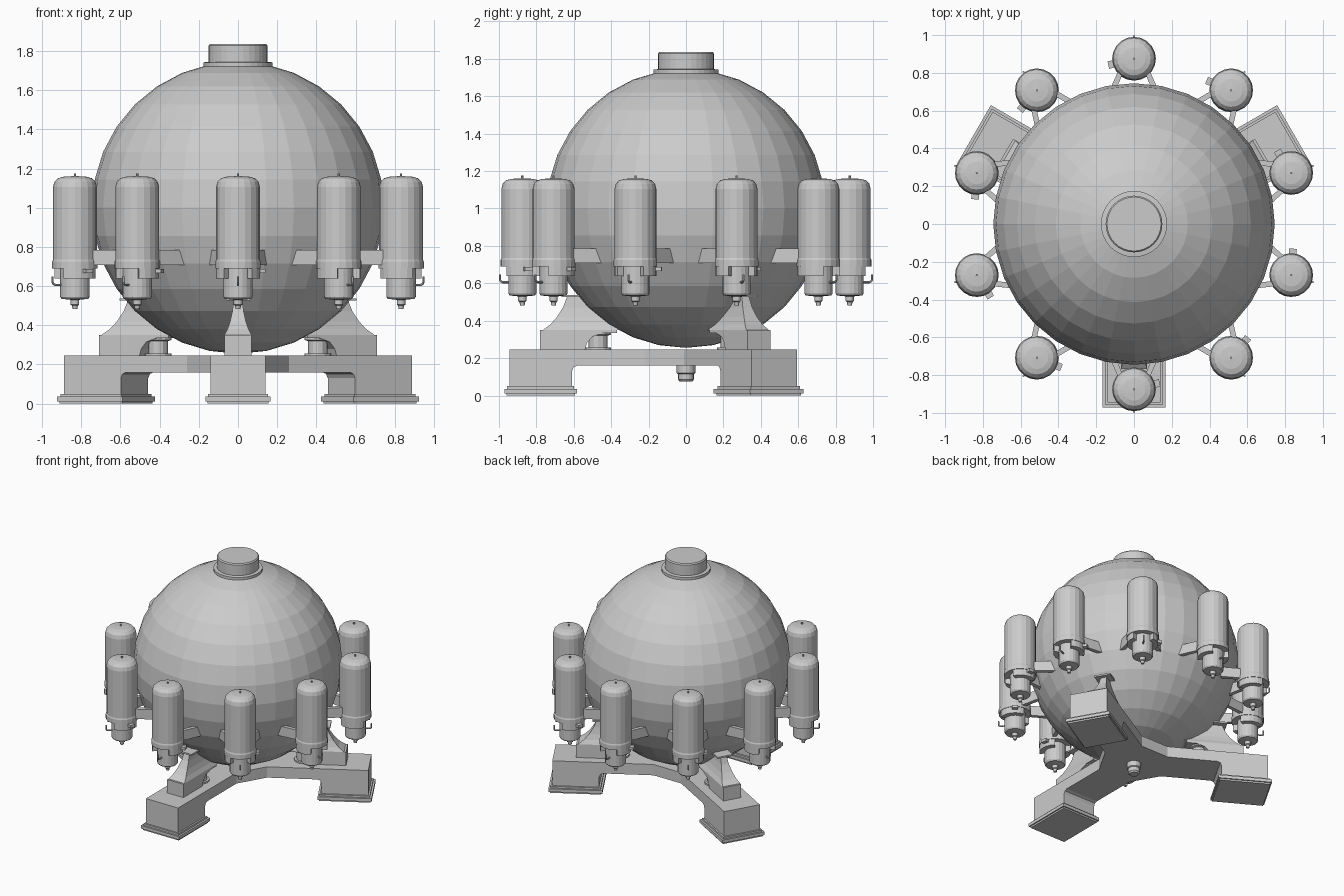
import bpy, bmesh, math
from mathutils import Matrix

if "Cube" in bpy.data.objects:
    bpy.data.objects.remove(bpy.data.objects["Cube"])

GREY = bpy.data.materials.new("plain_grey")
GREY.diffuse_color = (0.6, 0.6, 0.6, 1)
GREY.use_nodes = True
GREY.node_tree.nodes["Principled BSDF"].inputs["Base Color"].default_value = GREY.diffuse_color
C, R = 1.0, 0.745            # main sphere centre height and radius


def finish(name, bm, angles=(0,)):
    """Turn a bmesh into one flat-shaded object per angle around the z axis."""
    bmesh.ops.remove_doubles(bm, verts=bm.verts, dist=1e-5)
    bmesh.ops.recalc_face_normals(bm, faces=bm.faces)
    me = bpy.data.meshes.new(name)
    bm.to_mesh(me)
    bm.free()
    me.materials.append(GREY)
    for a in angles:
        ob = bpy.data.objects.new(name, me)
        ob.rotation_euler.z = math.radians(a)
        bpy.context.collection.objects.link(ob)


def lathe(bm, profile, cx=0, seg=24, start=0, sweep=360):
    """Revolve (radius, z) points about a vertical axis at x = cx."""
    n = seg if sweep == 360 else seg + 1
    rings = [[bm.verts.new((cx + r * math.cos(t), r * math.sin(t), z)) for r, z in profile]
             for t in (math.radians(start + sweep * i / seg) for i in range(n))]
    for i in range(seg):
        a, b = rings[i], rings[(i + 1) % n]
        for j in range(len(profile) - 1):
            q = [a[j], b[j], b[j + 1], a[j + 1]]
            if profile[j][0] < 1e-6:
                q = [a[j], b[j + 1], a[j + 1]]
            elif profile[j + 1][0] < 1e-6:
                q = [a[j], b[j], a[j + 1]]
            bm.faces.new(q)
    if sweep != 360:
        bm.faces.new(rings[0][:-1])
        bm.faces.new(rings[-1][:-1])


def loft(bm, sections):
    """Skin a list of closed point loops and cap both ends."""
    loops = [[bm.verts.new(p) for p in s] for s in sections]
    n = len(loops[0])
    for a, b in zip(loops, loops[1:]):
        for i in range(n):
            bm.faces.new((a[i], a[(i + 1) % n], b[(i + 1) % n], b[i]))
    bm.faces.new(loops[0])
    bm.faces.new(loops[-1])


def side_prism(bm, pts, w):
    loft(bm, [[(x, y, z) for x, z in pts] for y in (-w, w)])


def plan_prism(bm, pts, z0, z1):
    loft(bm, [[(x, y, z) for x, y in pts] for z in (z0, z1)])


def rect(x0, x1, w):
    return [(x0, -w), (x1, -w), (x1, w), (x0, w)]


LEGS = (-90, 30, 150)
TANKS = [-90 + 36 * i for i in range(10)]

# Main spherical vessel
bm = bmesh.new()
bmesh.ops.create_uvsphere(bm, u_segments=32, v_segments=16, radius=R,
                          matrix=Matrix.Translation((0, 0, C)))
finish("sphere_vessel", bm)

# Hatch on top
bm = bmesh.new()
lathe(bm, [(0, 1.72), (0.175, 1.72), (0.175, 1.742), (0.15, 1.745), (0.15, 1.828),
           (0.143, 1.836), (0, 1.836)], seg=32)
finish("top_hatch", bm)

# Three-armed base with chamfered inner corners
bm = bmesh.new()
plan = []
for a in LEGS:
    m = Matrix.Rotation(math.radians(a), 2)
    for x, y in ((0.219, -0.14), (0.61, -0.14), (0.61, 0.14), (0.219, 0.14)):
        plan.append((m[0][0] * x + m[0][1] * y, m[1][0] * x + m[1][1] * y))
plan_prism(bm, plan, 0.16, 0.245)
finish("base_arms", bm)

# Feet at the arm ends
bm = bmesh.new()
side_prism(bm, [(0.945, 0.045), (0.945, 0.245), (0.61, 0.245), (0.61, 0.16), (0.58, 0.16),
                (0.6, 0.152), (0.61, 0.13), (0.61, 0.045)], 0.14)
finish("foot", bm, LEGS)
bm = bmesh.new()
for z0, z1, e in ((0, 0.012, 0.016), (0.012, 0.036, 0.026), (0.036, 0.05, 0.012)):
    plan_prism(bm, rect(0.61 - e, 0.945 + e, 0.14 + e), z0, z1)
finish("foot_plinth", bm, LEGS)

# Drain fitting under the hub
bm = bmesh.new()
lathe(bm, [(0, 0.165), (0.05, 0.165), (0.05, 0.12), (0.042, 0.115), (0.042, 0.085),
           (0.032, 0.074), (0, 0.074)], seg=16)
finish("drain_fitting", bm)

# Arched pylon blocks, flared saddles and their caps
bm = bmesh.new()
side_prism(bm, [(0.78, 0.245), (0.78, 0.35), (0.37, 0.35), (0.37, 0.335), (0.44, 0.335),
                (0.5, 0.315), (0.53, 0.28), (0.54, 0.245)], 0.07)
finish("pylon_block", bm, LEGS)
bm = bmesh.new()
saddle = []
for z, x, w in ((0.35, 0.765, 0.07), (0.38, 0.725, 0.054), (0.42, 0.69, 0.04),
                (0.47, 0.658, 0.029), (0.53, 0.635, 0.022)):
    inner = math.sqrt(R * R - (C - z) ** 2) - 0.02
    saddle.append([(x, y, z) if i in (1, 2) else (inner, y, z)
                   for i, y in enumerate((-w, -w, w, w))])
loft(bm, saddle)
finish("pylon_saddle", bm, LEGS)
bm = bmesh.new()
plan_prism(bm, rect(0.56, 0.665, 0.06), 0.526, 0.538)
finish("pylon_cap", bm, LEGS)

# Short post under each saddle
bm = bmesh.new()
lathe(bm, [(0, 0.245), (0.068, 0.245), (0.068, 0.257), (0.05, 0.257), (0.05, 0.32),
           (0.068, 0.325), (0.068, 0.338), (0, 0.338)], cx=0.47, seg=12)
finish("support_post", bm, LEGS)

# Ring of upright tanks, each with dome, collar, nozzle and stub
T = 0.875
bm = bmesh.new()
lathe(bm, [(0, 0.69), (0.116, 0.69), (0.116, 0.725), (0.112, 0.735), (0.112, 1.105),
           (0.105, 1.132), (0.088, 1.15), (0.06, 1.158), (0, 1.162)], cx=T, seg=20)
finish("tank_body", bm, TANKS)
bm = bmesh.new()
lathe(bm, [(0, 1.155), (0.006, 1.155), (0.006, 1.175), (0, 1.175)], cx=T, seg=8)
finish("tank_tip", bm, TANKS)
bm = bmesh.new()
lathe(bm, [(0, 0.695), (0.075, 0.695), (0.075, 0.545), (0.068, 0.535), (0.022, 0.53),
           (0.022, 0.505), (0.015, 0.5), (0.012, 0.482), (0, 0.482)], cx=T, seg=20)
finish("tank_nozzle", bm, TANKS)

# Partial collars below each tank
bm = bmesh.new()
for start in (40, 220):
    lathe(bm, [(0.07, 0.64), (0.112, 0.64), (0.112, 0.692), (0.07, 0.692), (0.07, 0.64)],
          cx=T, seg=6, start=start, sweep=100)
finish("tank_collar", bm, TANKS)

# Small side connector, set at an angle on each tank
bm = bmesh.new()
bmesh.ops.create_cube(bm, size=1, matrix=Matrix.Translation((T, 0, 0.677))
                      @ Matrix.Rotation(math.radians(104), 4, 'Z')
                      @ Matrix.Translation((0.115, 0, 0))
                      @ Matrix.Diagonal((0.05, 0.04, 0.022, 1)))
finish("side_connector", bm, TANKS)

# Thin bent pipe outside each nozzle
bm = bmesh.new()
path = [(0.06, 0.606), (0.105, 0.606), (0.116, 0.611), (0.12, 0.622), (0.12, 0.648)]
loft(bm, [[(T + x + 0.006 * math.cos(t) * nx, 0.006 * math.sin(t), z + 0.006 * math.cos(t) * nz)
           for t in (math.tau * k / 6 for k in range(6))]
          for (x, z), (nx, nz) in zip(path, ((0, 1), (-0.2, 0.98), (-0.7, 0.7), (-0.98, 0.2), (-1, 0)))])
finish("bent_pipe", bm, TANKS)

# Splayed arms that tie each tank to the sphere
bm = bmesh.new()
for s in (-1, 1):
    loft(bm, [[(0.83, s * 0.045, z), (0.83, s * 0.075, z), (0.665, s * 0.148, z),
               (0.665, s * 0.115, z)] for z in (0.708, 0.785)])
finish("tank_bracket", bm, TANKS)
